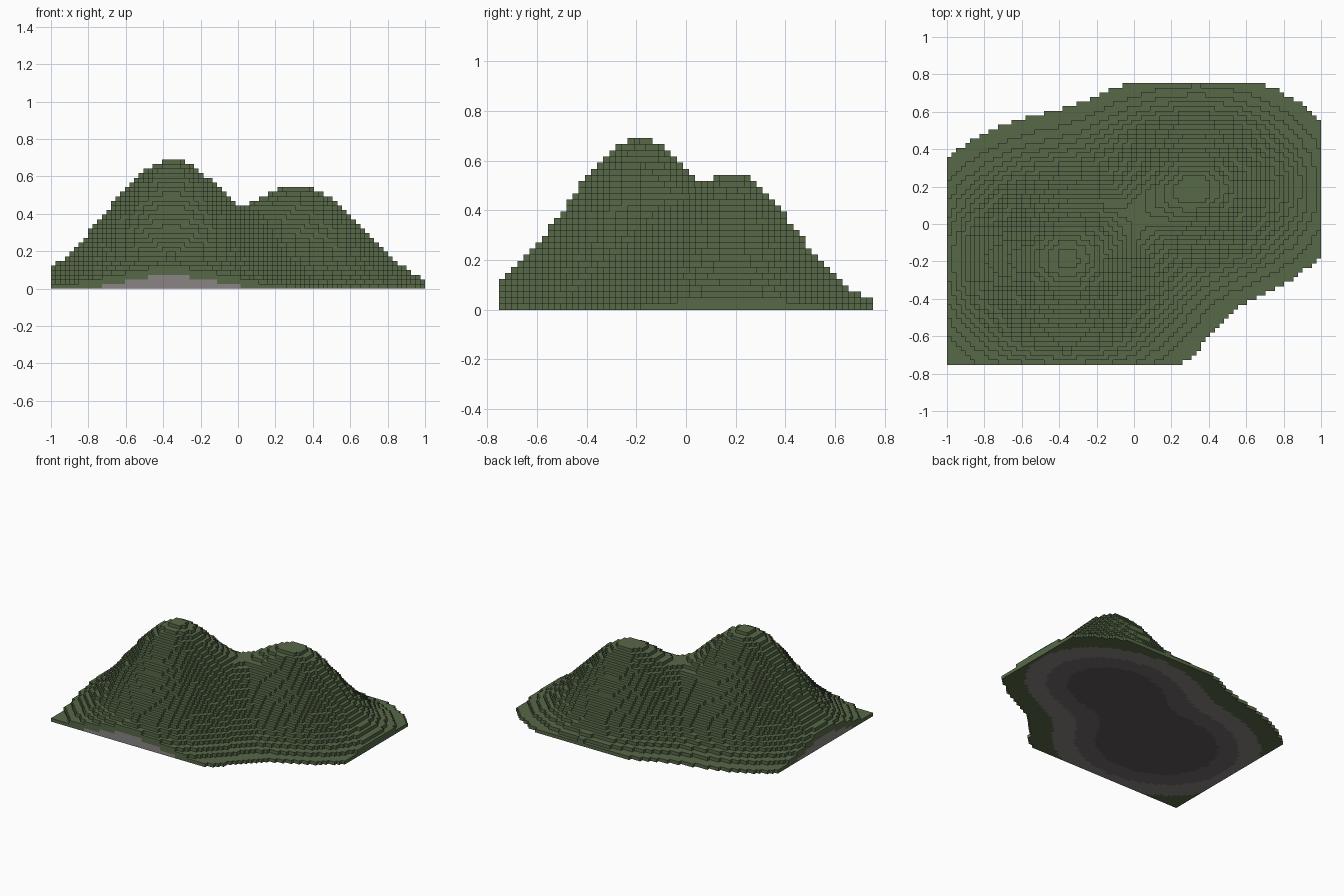
import bpy
import bmesh
from math import exp

default_cube = bpy.data.objects.get("Cube")
if default_cube:
    bpy.data.objects.remove(default_cube, do_unlink=True)

# Voxel grid
NX, NY = 81, 61
CELL = 2 / NX

# Peaks: centre x, centre y, height, spread x, spread y
PEAKS = [(-0.36, -0.19, 0.70, 0.345, 0.30),
         (0.33, 0.19, 0.56, 0.325, 0.25)]
BLEND = 1.5

# Layers from the surface down: name, first depth in voxels, colour
LAYERS = [("grass", 0, (0.095, 0.14, 0.065)),
          ("stone", 2, (0.25, 0.235, 0.23)),
          ("deep_stone", 6, (0.16, 0.15, 0.145)),
          ("bedrock", 12, (0.11, 0.10, 0.095))]


def column_height(i, j):
    """Number of voxels stacked in one column."""
    if not (0 <= i < NX and 0 <= j < NY):
        return 0
    x = (i + 0.5 - NX / 2) * CELL
    y = (j + 0.5 - NY / 2) * CELL
    total = 0
    for px, py, height, sx, sy in PEAKS:
        bump = height * exp(-((x - px) / sx) ** 2 / 2 - ((y - py) / sy) ** 2 / 2)
        total += bump ** BLEND
    return int(total ** (1 / BLEND) / CELL)


def layer_at(depth):
    return max(n for n, layer in enumerate(LAYERS) if depth >= layer[1])


def make_material(name, colour):
    mat = bpy.data.materials.new(name)
    mat.use_nodes = True
    rgba = (*colour, 1)
    mat.diffuse_color = rgba
    shader = mat.node_tree.nodes["Principled BSDF"]
    shader.inputs["Base Color"].default_value = rgba
    shader.inputs["Roughness"].default_value = 0.9
    return mat


bm = bmesh.new()
corners = {}


def corner(i, j, k):
    """Shared vertex at a grid corner."""
    if (i, j, k) not in corners:
        corners[i, j, k] = bm.verts.new(
            ((i - NX / 2) * CELL, (j - NY / 2) * CELL, k * CELL))
    return corners[i, j, k]


def add_quad(points, depth):
    face = bm.faces.new([corner(*p) for p in points])
    face.material_index = layer_at(depth)


# Exposed voxel faces of every column
for i in range(NX):
    for j in range(NY):
        h = column_height(i, j)
        if h == 0:
            continue
        ring = [(i, j), (i + 1, j), (i + 1, j + 1), (i, j + 1)]
        add_quad([(*p, h) for p in ring], 0)
        add_quad([(*p, 0) for p in reversed(ring)], h - 1)
        neighbours = [(i, j - 1), (i + 1, j), (i, j + 1), (i - 1, j)]
        for side, other in enumerate(neighbours):
            a, b = ring[side], ring[(side + 1) % 4]
            for k in range(column_height(*other), h):
                add_quad([(*a, k), (*b, k), (*b, k + 1), (*a, k + 1)], h - 1 - k)

mesh = bpy.data.meshes.new("twin_peak_hill")
bm.to_mesh(mesh)
bm.free()
for name, _, colour in LAYERS:
    mesh.materials.append(make_material(name, colour))
hill = bpy.data.objects.new("twin_peak_hill", mesh)
bpy.context.collection.objects.link(hill)
